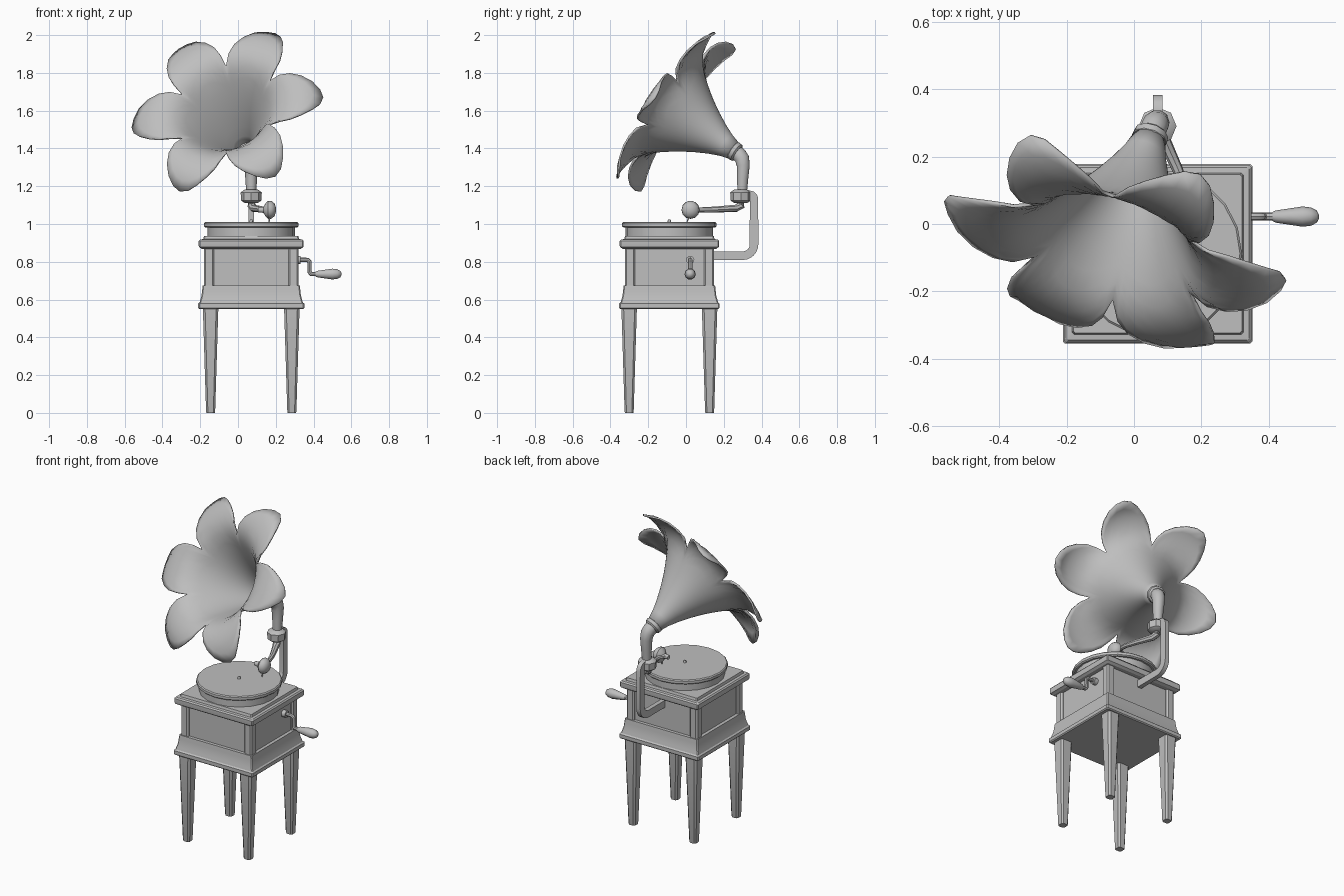
import bpy, bmesh, math
from mathutils import Vector

if "Cube" in bpy.data.objects:
    bpy.data.objects.remove(bpy.data.objects["Cube"])

CX, CY = 0.07, -0.088          # cabinet centre
grey = bpy.data.materials.new("warm_grey")
grey.diffuse_color = (0.52, 0.52, 0.52, 1)
grey.use_nodes = True
grey.node_tree.nodes["Principled BSDF"].inputs["Base Color"].default_value = grey.diffuse_color


def finish(name, bm, angle=35):
    bmesh.ops.recalc_face_normals(bm, faces=bm.faces)
    me = bpy.data.meshes.new(name)
    bm.to_mesh(me)
    bm.free()
    ob = bpy.data.objects.new(name, me)
    bpy.context.collection.objects.link(ob)
    me.materials.append(grey)
    bpy.ops.object.select_all(action='DESELECT')
    ob.select_set(True)
    bpy.context.view_layer.objects.active = ob
    bpy.ops.object.shade_smooth_by_angle(angle=math.radians(angle))
    return ob


def skin(name, rings, angle=35, caps=True):
    """Join closed rings of points into one surface."""
    bm = bmesh.new()
    rows = [[bm.verts.new(p) for p in ring] for ring in rings]
    n = len(rows[0])
    for a, b in zip(rows, rows[1:]):
        for i in range(n):
            bm.faces.new((a[i], a[(i + 1) % n], b[(i + 1) % n], b[i]))
    if caps:
        bm.faces.new(rows[0])
        bm.faces.new(rows[-1])
    return finish(name, bm, angle)


def block(name, profile, cx=CX, cy=CY, dy=0.015, cut=0.006):
    """Stack of chamfered rectangles; profile holds (half width, height)."""
    rings = []
    for h, z in profile:
        x, y = h, h - dy
        c = min(cut, h * 0.4)
        corner = [(x, y - c), (x - c, y), (c - x, y), (-x, y - c),
                  (-x, c - y), (c - x, -y), (x - c, -y), (x, c - y)]
        rings.append([(cx + a, cy + b, z) for a, b in corner])
    return skin(name, rings, 25)


def tube(name, path, radii, n=12, ref=(1, 0, 0), flat=1.0, phase=0.0):
    """Sweep a circle (or flattened polygon) of changing radius along a path."""
    path = [Vector(p) for p in path]
    rings = []
    for i, p in enumerate(path):
        d = Vector((0, 0, 0))
        if i:
            d += (p - path[i - 1]).normalized()
        if i < len(path) - 1:
            d += (path[i + 1] - p).normalized()
        d.normalize()
        side = Vector(ref) - d * d.dot(Vector(ref))
        side.normalize()
        up = d.cross(side)
        r = radii[i] if isinstance(radii, (list, tuple)) else radii
        rings.append([p + side * (r * flat * math.cos(a)) + up * (r * math.sin(a))
                      for a in (phase + math.tau * k / n for k in range(n))])
    return skin(name, rings, 40)


def lathe(name, origin, axis, profile, n=16, ref=(1, 0, 0)):
    """Turned part; profile holds (distance along axis, radius)."""
    o, a = Vector(origin), Vector(axis).normalized()
    return tube(name, [o + a * d for d, r in profile], [r for d, r in profile], n, ref)


# Four tapered legs
for i, sx in enumerate((-1, 1)):
    for j, sy in enumerate((-1, 1)):
        block(f"leg_{i * 2 + j + 1}", [(0.022, 0), (0.024, 0.006), (0.041, 0.555)],
              CX + sx * 0.215, CY + sy * 0.213, 0, 0.012)

# Cabinet: moulded base, panelled body, corner posts, lid
block("base_moulding", [(0.275, 0.55), (0.281, 0.556), (0.281, 0.578), (0.273, 0.585),
                        (0.269, 0.60), (0.263, 0.622), (0.26, 0.65), (0.257, 0.675)])
block("cabinet_body", [(0.236, 0.67), (0.236, 0.88)])
for i, sx in enumerate((-1, 1)):
    for j, sy in enumerate((-1, 1)):
        block(f"corner_post_{i * 2 + j + 1}", [(0.027, 0.67), (0.027, 0.88)],
              CX + sx * 0.224, CY + sy * 0.209, 0, 0.009)
block("lid", [(0.262, 0.868), (0.276, 0.878), (0.278, 0.885), (0.278, 0.91),
              (0.271, 0.918), (0.254, 0.92), (0.25, 0.936)])

# Turntable, record and spindle
lathe("turntable", (CX, CY, 0.935), (0, 0, 1), [(0, 0.232), (0.05, 0.232)], 20)
lathe("record", (CX, CY, 0.982), (0, 0, 1),
      [(0, 0.243), (0.006, 0.25), (0.022, 0.25), (0.028, 0.244)], 20)
lathe("spindle", (CX, CY, 1.005), (0, 0, 1), [(0, 0.009), (0.013, 0.009), (0.019, 0.005)], 8)

# Crank on the right side
CK = 0.022
lathe("crank_flange", (0.30, CK, 0.81), (1, 0, 0), [(0, 0.022), (0.032, 0.022)], 10, (0, 1, 0))
tube("crank_arm", [(0.31, CK, 0.81), (0.368, CK, 0.81), (0.379, CK, 0.80),
                   (0.379, CK, 0.746), (0.388, CK, 0.735), (0.425, CK, 0.735)],
     0.012, 8, (0, 1, 0))
lathe("crank_handle", (0.41, CK, 0.735), (1, 0, 0),
      [(0, 0.013), (0.01, 0.018), (0.05, 0.024), (0.09, 0.03), (0.115, 0.027),
       (0.132, 0.018), (0.138, 0.006)], 10, (0, 1, 0))

# Bent support bracket at the back
bend = [(CX, 0.30 + 0.06 * math.sin(a), 0.892 - 0.06 * math.cos(a))
        for a in (math.radians(15 * k) for k in range(7))]
top = [(CX, 0.335 + 0.025 * math.cos(a), 1.13 + 0.025 * math.sin(a))
       for a in (math.radians(30 * k) for k in range(4))]
tube("support_bracket", [(CX, 0.13, 0.832)] + bend + top + [(CX, 0.28, 1.155)],
     0.032, 4, (1, 0, 0), 0.62, math.pi / 4)

# Pivot collar and elbow pipe
lathe("pivot_collar", (CX, 0.29, 1.112), (0, 0, 1),
      [(0, 0.036), (0.012, 0.054), (0.055, 0.056), (0.07, 0.036)], 8)
NECK = Vector((0.05, 0.265, 1.38))
tube("elbow_pipe", [(0.07, 0.297, 1.16), (0.07, 0.30, 1.24), (0.069, 0.303, 1.31),
                    (0.065, 0.297, 1.345), (0.058, 0.283, 1.365), NECK],
     [0.026, 0.031, 0.036, 0.04, 0.041, 0.04], 10)

# Tone arm, sound box and needle
tube("tone_arm", [(0.07, 0.293, 1.13), (0.072, 0.29, 1.098), (0.082, 0.265, 1.083),
                  (0.13, 0.16, 1.077), (0.15, 0.10, 1.075), (0.15, 0.06, 1.075),
                  (0.135, 0.035, 1.075), (0.115, 0.028, 1.075)],
     [0.022, 0.023, 0.02, 0.016, 0.014, 0.013, 0.012, 0.012], 8, (0, 0.3, 1))
lathe("sound_box", (0.105, 0.024, 1.075), (1, 0, 0),
      [(0, 0.013), (0.03, 0.016), (0.042, 0.036), (0.055, 0.048), (0.072, 0.047),
       (0.088, 0.034), (0.096, 0.012)], 12, (0, 1, 0))
tube("needle", [(0.165, 0.02, 1.045), (0.165, 0.005, 1.012)], [0.006, 0.003], 6)

# Flower horn: round throat opening into six backward-curling petals
AXIS = Vector((-0.103, -0.307, 0.205)).normalized()
E1 = Vector((0.495, -0.118, 0.08))
E1 = (E1 - AXIS * E1.dot(AXIS)).normalized()
E2 = AXIS.cross(E1)
CURVE = [(0.04, 0.0), (0.06, 0.07), (0.085, 0.13), (0.12, 0.20), (0.16, 0.27), (0.20, 0.33),
         (0.24, 0.385), (0.28, 0.425), (0.34, 0.452), (0.42, 0.45), (0.48, 0.428), (0.53, 0.385)]


def depth(r):
    for (r0, d0), (r1, d1) in zip(CURVE, CURVE[1:]):
        if r <= r1:
            return d0 + (d1 - d0) * (r - r0) / (r1 - r0)
    return CURVE[-1][1]


half_edge = [(0.238, 0.1375), (0.30, 0.147), (0.36, 0.145), (0.42, 0.124),
             (0.475, 0.088), (0.51, 0.046)]
edge = [(x, -y) for x, y in half_edge] + [(0.524, 0)] + half_edge[:0:-1]
rim = []
for k in range(6):
    c, s = math.cos(k * math.pi / 3), math.sin(k * math.pi / 3)
    rim += [(x * c - y * s, x * s + y * c) for x, y in edge]
N = len(rim)
angles = [-math.pi / 6 + math.tau * i / N for i in range(N)]


def horn_point(x, y):
    return NECK + E1 * x + E2 * y + AXIS * depth(math.hypot(x, y))


rings = [[horn_point(r * math.cos(a), r * math.sin(a)) for a in angles]
         for r in (0.04, 0.06, 0.085, 0.12, 0.16, 0.19)]
for step in range(1, 8):
    f = step / 7
    rings.append([horn_point((1 - f) * 0.19 * math.cos(a) + f * x,
                             (1 - f) * 0.19 * math.sin(a) + f * y)
                  for a, (x, y) in zip(angles, rim)])
horn = skin("flower_horn", rings, 60, caps=False)
shell = horn.modifiers.new("shell", 'SOLIDIFY')
shell.thickness = 0.01
shell.offset = 0

# Ring where the horn meets the elbow
lathe("horn_collar", NECK - AXIS * 0.012, AXIS,
      [(0, 0.042), (0.008, 0.052), (0.028, 0.054), (0.038, 0.045)], 10)
